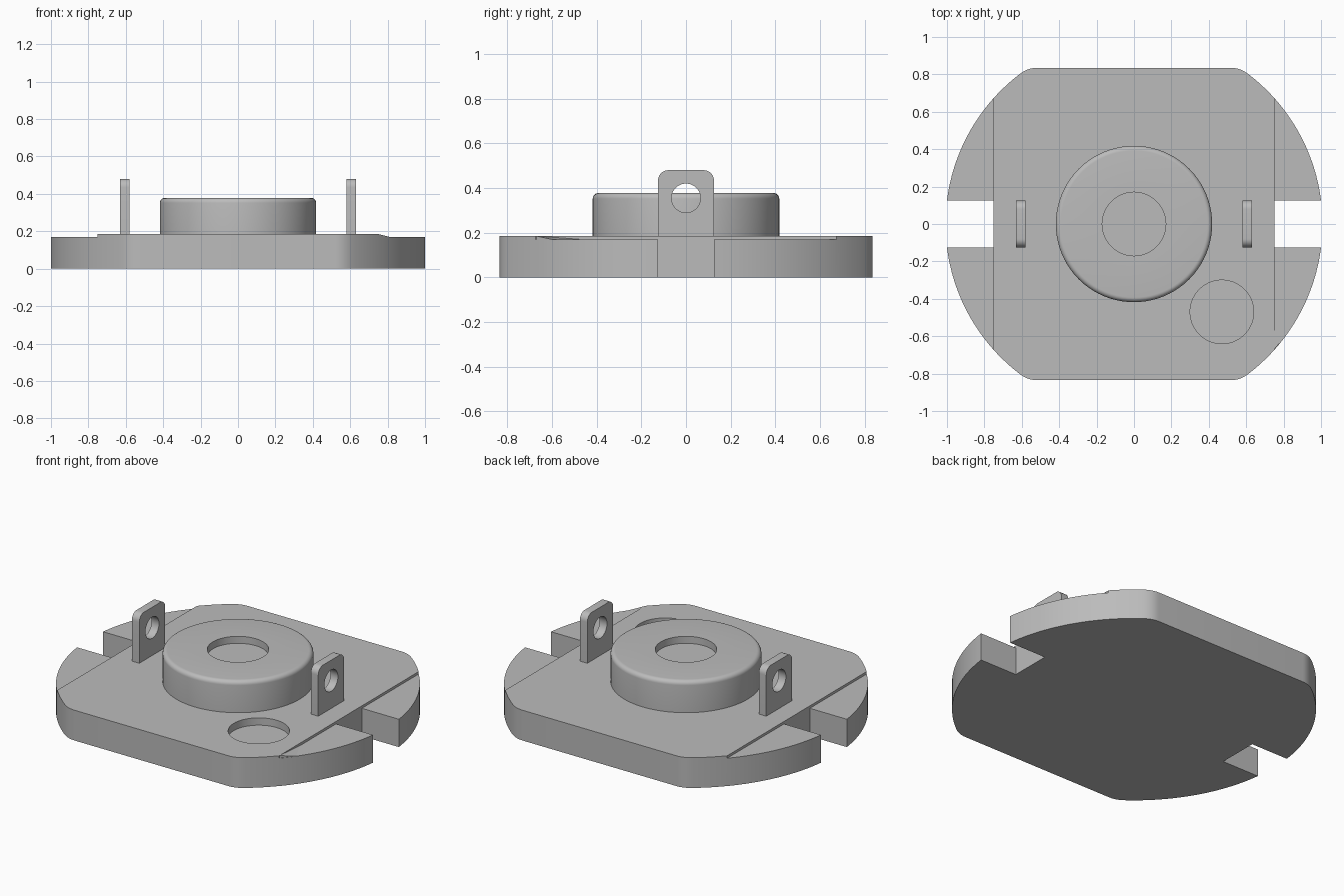
import bpy, bmesh
from math import sin, cos, asin, radians, pi
from mathutils import Vector, Matrix

cube = bpy.data.objects.get("Cube")
if cube:
    bpy.data.objects.remove(cube, do_unlink=True)

GREY = (0.5, 0.5, 0.5, 1)
mat = bpy.data.materials.new("plain grey")
mat.use_nodes = True
mat.diffuse_color = GREY
mat.node_tree.nodes["Principled BSDF"].inputs["Base Color"].default_value = GREY


def finish(bm, name):
    bmesh.ops.recalc_face_normals(bm, faces=bm.faces)
    mesh = bpy.data.meshes.new(name)
    bm.to_mesh(mesh)
    bm.free()
    mesh.materials.append(mat)
    obj = bpy.data.objects.new(name, mesh)
    bpy.context.collection.objects.link(obj)
    return obj


def prism(name, points, direction):
    """Extrude a closed outline along a direction."""
    bm = bmesh.new()
    face = bm.faces.new([bm.verts.new(p) for p in points])
    ext = bmesh.ops.extrude_face_region(bm, geom=[face])
    moved = [v for v in ext["geom"] if isinstance(v, bmesh.types.BMVert)]
    bmesh.ops.translate(bm, verts=moved, vec=direction)
    return finish(bm, name)


def box(name, low, high):
    (x0, y0, z0), (x1, y1, z1) = low, high
    return prism(name, [(x0, y0, z0), (x1, y0, z0), (x1, y1, z0), (x0, y1, z0)],
                 (0, 0, z1 - z0))


def cylinder(name, centre, radius, depth, axis="Z"):
    bm = bmesh.new()
    turn = Matrix.Rotation(pi / 2, 4, "Y") if axis == "X" else Matrix()
    bmesh.ops.create_cone(bm, cap_ends=True, segments=64, radius1=radius, radius2=radius,
                          depth=depth, matrix=Matrix.Translation(centre) @ turn)
    return finish(bm, name)


def cut(obj, cutter):
    cutter.hide_render = True
    mod = obj.modifiers.new("cut", "BOOLEAN")
    mod.operation, mod.solver, mod.object = "DIFFERENCE", "EXACT", cutter
    bpy.context.view_layer.objects.active = obj
    bpy.ops.object.modifier_apply(modifier=mod.name)
    bpy.data.objects.remove(cutter, do_unlink=True)


def smooth(obj):
    bpy.ops.object.select_all(action="DESELECT")
    obj.select_set(True)
    bpy.context.view_layer.objects.active = obj
    bpy.ops.object.shade_smooth_by_angle(angle=radians(30))


# Base plate: a disc with flattened front and back, and a slot on each side
R, TOP, LOW, SLOT, STEP = 1.008, 0.185, 0.17, 0.125, 0.75
start, end = asin(SLOT / R), radians(53)
arc = [Vector((R * cos(a), R * sin(a), 0))
       for a in (start + (end - start) * i / 24 for i in range(25))]
corner, flat = Vector((0.565, 0.835, 0)), Vector((0.52, 0.835, 0))
bend = [arc[-1] * (1 - t) ** 2 + corner * 2 * t * (1 - t) + flat * t * t
        for t in (i / 6 for i in range(1, 7))]
quarter = [Vector((STEP, SLOT, 0))] + arc + bend
half = quarter + [Vector((-p.x, p.y, 0)) for p in reversed(quarter)]
outline = half + [Vector((p.x, -p.y, 0)) for p in reversed(half)]
plate = prism("base_plate", outline, (0, 0, TOP))

# Lowered side shelves and the round pocket
for s in (-1, 1):
    xs = sorted((s * STEP, s * 1.2))
    cut(plate, box("shelf_cutter", (xs[0], -1, LOW), (xs[1], 1, 0.4)))
cut(plate, cylinder("pocket_cutter", (0.47, -0.47, TOP + 0.055), 0.17, 0.2))
smooth(plate)

# Small ramp that blends the front left shelf into the plate
bm = bmesh.new()
base = [bm.verts.new(p) for p in ((STEP, -0.67, LOW), (STEP, -0.47, LOW), (0.81, -0.6, LOW))]
peak = bm.verts.new((STEP, -0.67, TOP))
bm.faces.new(base)
for i in range(3):
    bm.faces.new((base[i], base[(i + 1) % 3], peak))
finish(bm, "shelf_ramp")

# Turned hub with a rounded rim and a shallow round recess
round_rim = [(0.392 + 0.026 * sin(a), 0.352 + 0.026 * cos(a))
             for a in (pi / 2 * i / 6 for i in range(7))]
profile = [(0, 0.335), (0.17, 0.335), (0.17, 0.378)] + round_rim + [(0.418, TOP)]
bm = bmesh.new()
verts = [bm.verts.new((r, 0, z)) for r, z in profile]
edges = [bm.edges.new(pair) for pair in zip(verts, verts[1:])]
bmesh.ops.spin(bm, geom=verts + edges, cent=(0, 0, 0), axis=(0, 0, 1),
               angle=2 * pi, steps=80, use_merge=True)
bmesh.ops.remove_doubles(bm, verts=bm.verts, dist=0.0001)
smooth(finish(bm, "hub"))

# Upright lugs with rounded top corners and a hole
THICK, HIGH, RAD = 0.05, 0.48, 0.045
for side, s in (("left", 1), ("right", -1)):
    x = s * 0.605 - THICK / 2
    dome = [(SLOT - RAD + RAD * cos(a), HIGH - RAD + RAD * sin(a))
            for a in (pi / 2 * i / 8 for i in range(9))]
    edge = [(SLOT, TOP - 0.01)] + dome
    edge += [(-y, z) for y, z in reversed(edge)]
    lug = prism(side + "_lug", [(x, y, z) for y, z in edge], (THICK, 0, 0))
    cut(lug, cylinder("lug_hole_cutter", (s * 0.605, 0, 0.355), 0.065, 0.2, "X"))
    smooth(lug)
